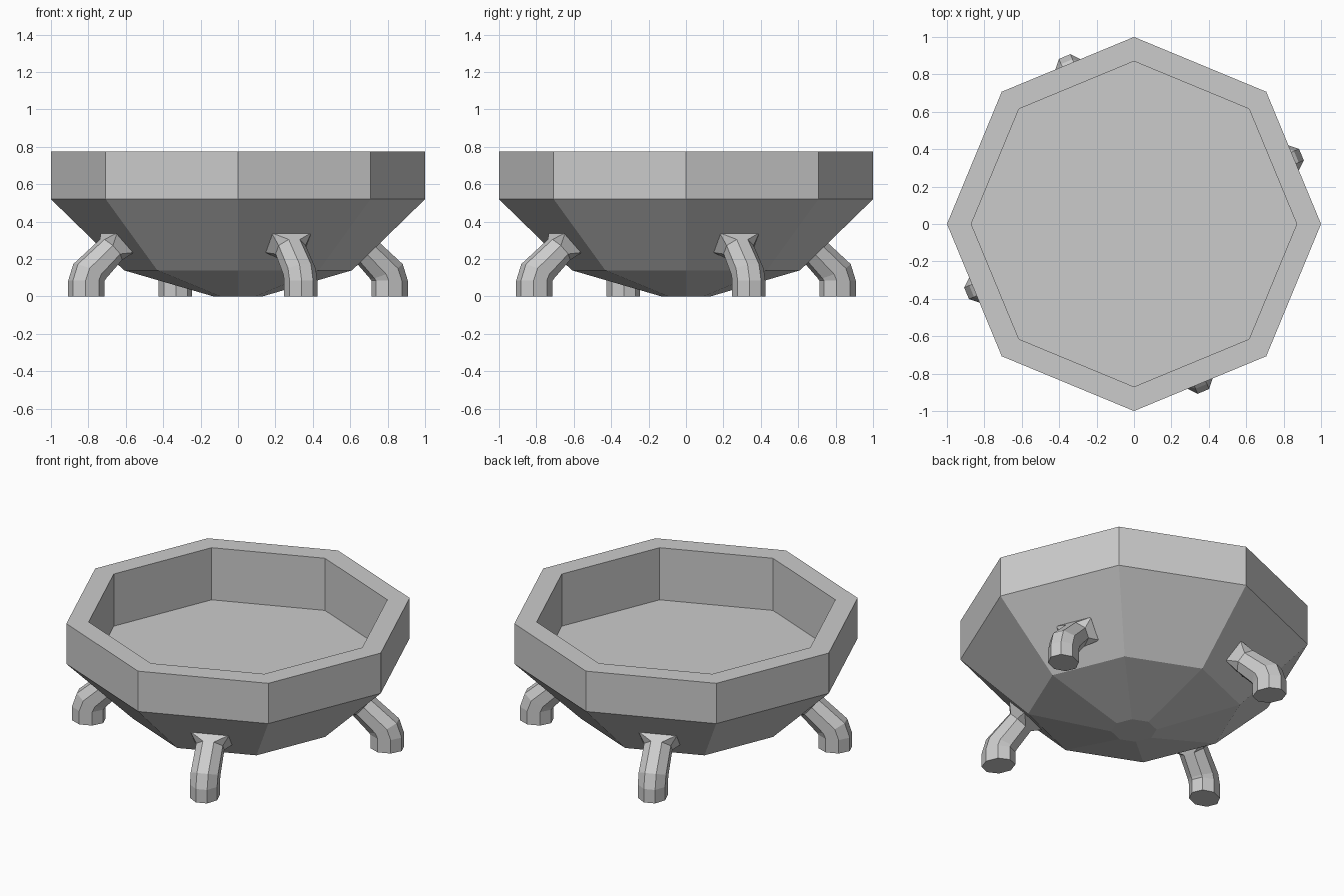
import bpy, bmesh
from math import sin, cos, pi, radians
from mathutils import Vector

if "Cube" in bpy.data.objects:
    bpy.data.objects.remove(bpy.data.objects["Cube"])


def loft(name, rings):
    """Skin a list of equal-length point rings and cap both ends."""
    bm = bmesh.new()
    vr = [[bm.verts.new(p) for p in ring] for ring in rings]
    n = len(vr[0])
    for a, b in zip(vr, vr[1:]):
        for i in range(n):
            j = (i + 1) % n
            bm.faces.new((a[i], a[j], b[j], b[i]))
    bm.faces.new(vr[0])
    bm.faces.new(vr[-1])
    bmesh.ops.recalc_face_normals(bm, faces=bm.faces)
    me = bpy.data.meshes.new(name)
    bm.to_mesh(me)
    bm.free()
    ob = bpy.data.objects.new(name, me)
    bpy.context.collection.objects.link(ob)
    return ob


# Octagonal bowl: foot, belly, outer wall, rim, inner wall, floor
profile = [(0.13, 0), (0.61, 0.14), (1, 0.52), (1, 0.775), (0.87, 0.775), (0.87, 0.445)]
loft("bowl", [[(r * cos(k * pi / 4), r * sin(k * pi / 4), z) for k in range(8)]
              for r, z in profile])

OCT = [(cos(a) / cos(pi / 8), sin(a) / cos(pi / 8))
       for a in (pi / 8 + k * pi / 4 for k in range(8))]
SQUARE = [(1, .93), (.93, 1), (-.93, 1), (-1, .93), (-1, -.93), (-.93, -1), (.93, -1), (1, -.93)]


def leg(name, angle):
    out = Vector((cos(angle), sin(angle), 0))
    side = Vector((-sin(angle), cos(angle), 0))
    up = Vector((0, 0, 1))
    # section: radius, height, tilt, half depth, half width, shape
    path = [(0.877, 0, 0, .092, .08, OCT),
            (0.877, 0.085, 0, .092, .08, OCT),
            (0.858, 0.135, 25, .09, .08, OCT),
            (0.735, 0.25, 47, .075, .078, OCT),
            # flared mounting plate lying on the belly
            (0.702, 0.283, 46, .072, .11, SQUARE),
            (0.67, 0.31, 46, .072, .11, SQUARE)]
    rings = []
    for r, z, tilt, d, w, shape in path:
        t = radians(tilt)
        axis = out * cos(t) + up * sin(t)
        rings.append([out * r + up * z + axis * (u * d) + side * (v * w) for u, v in shape])
    loft(name, rings)


# Four curved legs under the face centres
for k, name in enumerate(("right_leg", "back_leg", "left_leg", "front_leg")):
    leg(name, radians(22.5 + 90 * k))
